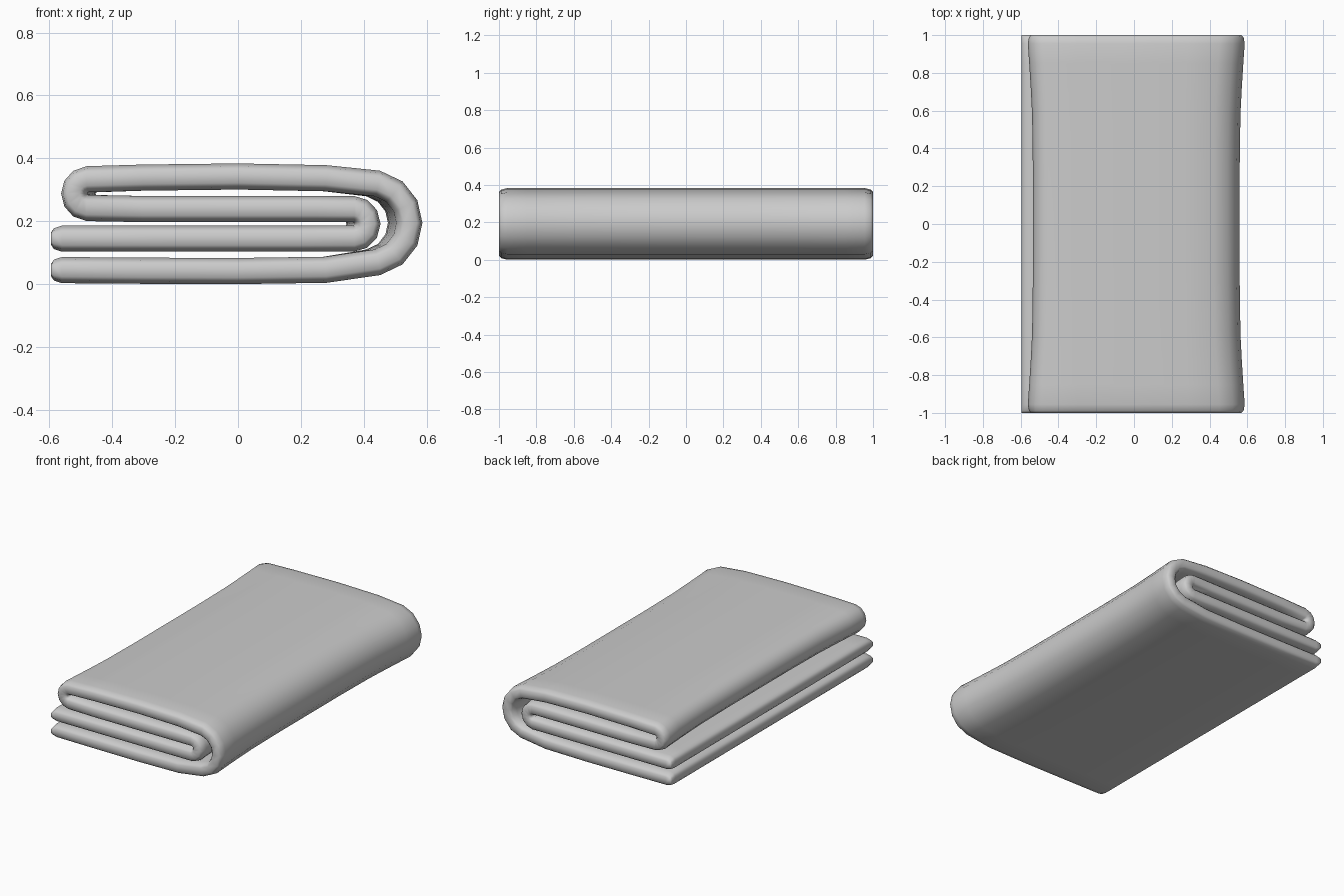
import bpy, bmesh, math
from mathutils import Vector

if "Cube" in bpy.data.objects:
    bpy.data.objects.remove(bpy.data.objects["Cube"])

H = 0.0415  # half thickness of the cloth


def arc(cx, cz, r, angles):
    return [(cx + r * math.cos(math.radians(a)), cz + r * math.sin(math.radians(a)), 1.0)
            for a in angles]


# Centre line of the folded cloth: x, z, thickness factor
edge = [(-0.595, 0.45), (-0.585, 0.8), (-0.56, 1.0)]
path = [(x, 0.045, t) for x, t in edge]
path += [(-0.3, 0.043, 1), (0, 0.042, 1), (0.28, 0.046, 1)]
path += arc(0.42, 0.195, 0.128, (-78, -51, -25, 0, 25, 51, 78))      # big outer fold
path += [(0.28, 0.337, 1), (0, 0.3425, 1), (-0.3, 0.339, 1)]
path += arc(-0.478, 0.288, 0.046, (95, 125, 152, 180, 208, 235, 265))  # upper left fold
path += [(-0.3, 0.239, 1), (0, 0.239, 1), (0.25, 0.239, 1)]
path += arc(0.368, 0.192, 0.047, (87, 60, 30, 0, -30, -60, -87))     # inner fold
path += [(0.2, 0.145, 1), (-0.2, 0.145, 1)]
path += [(x, 0.145, t) for x, t in reversed(edge)]


def section(y, h):
    """Closed outline of the cloth at y: folds pull inward away from the ends."""
    sag = 0.03 * (1 - max(0, (abs(y) - 0.45) / 0.55) ** 1.4)
    pts = []
    for x, z, t in path:
        if x > 0.25:
            x -= sag * min(1, (x - 0.25) / 0.17)
        elif x < -0.3 and z > 0.19:
            x += sag * min(1, (-0.3 - x) / 0.18)
        pts.append((Vector((x, z)), t))
    left, right = [], []
    for i, (p, t) in enumerate(pts):
        a, b = pts[max(i - 1, 0)][0], pts[min(i + 1, len(pts) - 1)][0]
        d = (b - a).normalized()
        n = Vector((-d.y, d.x)) * h * t
        left.append((p.x + n.x, y, p.y + n.y))
        right.append((p.x - n.x, y, p.y - n.y))
    return left + right[::-1]


# Stations along the length, with rounded hems at both ends
half = [(1.0, 0.5), (0.988, 0.8), (0.955, 1.0), (0.85, 1.0), (0.72, 1.0), (0.58, 1.0), (0.3, 1.0)]
stations = [(-y, k) for y, k in half] + [(0, 1.0)] + half[::-1]

bm = bmesh.new()
rings = [[bm.verts.new(c) for c in section(y, H * k)] for y, k in stations]
count = len(rings[0])
for a, b in zip(rings, rings[1:]):
    for i in range(count):
        j = (i + 1) % count
        bm.faces.new((a[i], a[j], b[j], b[i]))
# Hem faces closing both ends
for ring in (rings[0], rings[-1]):
    for i in range(count // 2 - 1):
        bm.faces.new((ring[i], ring[i + 1], ring[count - 2 - i], ring[count - 1 - i]))
bmesh.ops.recalc_face_normals(bm, faces=bm.faces)
for f in bm.faces:
    f.smooth = True
mesh = bpy.data.meshes.new("folded_blanket")
bm.to_mesh(mesh)
bm.free()
blanket = bpy.data.objects.new("folded_blanket", mesh)
bpy.context.collection.objects.link(blanket)
